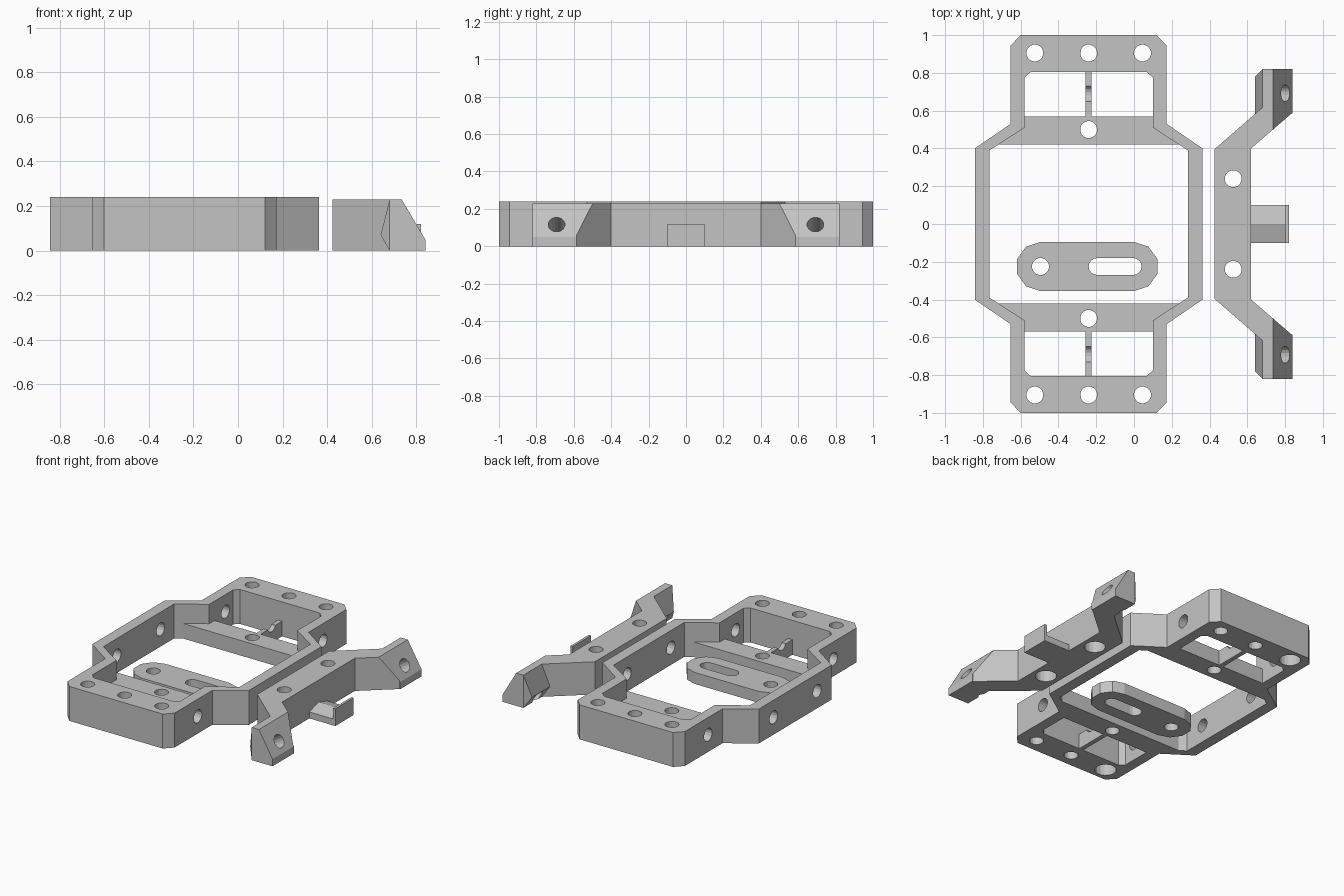
import bpy, bmesh, math
from mathutils import Vector

if "Cube" in bpy.data.objects:
    bpy.data.objects.remove(bpy.data.objects["Cube"])

grey = bpy.data.materials.new("plain_grey")
grey.diffuse_color = (0.55, 0.55, 0.55, 1)
grey.use_nodes = True
grey.node_tree.nodes["Principled BSDF"].inputs["Base Color"].default_value = grey.diffuse_color


def extrude(name, loop, offset):
    """Solid made by sweeping a closed loop of 3D points along an offset."""
    bm = bmesh.new()
    face = bm.faces.new([bm.verts.new(p) for p in loop])
    new = bmesh.ops.extrude_face_region(bm, geom=[face])["geom"]
    verts = [v for v in new if isinstance(v, bmesh.types.BMVert)]
    bmesh.ops.translate(bm, verts=verts, vec=offset)
    bmesh.ops.recalc_face_normals(bm, faces=bm.faces)
    mesh = bpy.data.meshes.new(name)
    bm.to_mesh(mesh)
    bm.free()
    mesh.materials.append(grey)
    ob = bpy.data.objects.new(name, mesh)
    bpy.context.collection.objects.link(ob)
    return ob


def prism(name, pts, z0, z1):
    return extrude(name, [(x, y, z0) for x, y in pts], (0, 0, z1 - z0))


def side_prism(name, pts, y0, y1):
    return extrude(name, [(x, y0, z) for x, z in pts], (0, y1 - y0, 0))


def rod(start, end, r=0.045, n=16):
    """Round cutter between two points."""
    a, b = Vector(start), Vector(end)
    q = (b - a).to_track_quat('Z', 'Y')
    angles = [2 * math.pi * (i + 0.5) / n for i in range(n)]
    loop = [a + q @ Vector((r * math.cos(t), r * math.sin(t), 0)) for t in angles]
    return extrude("cutter", loop, b - a)


def combine(ob, other, op='DIFFERENCE'):
    """Apply a boolean and remove the second solid."""
    m = ob.modifiers.new("bool", 'BOOLEAN')
    m.operation, m.solver, m.object = op, 'EXACT', other
    dg = bpy.context.evaluated_depsgraph_get()
    mesh = bpy.data.meshes.new_from_object(ob.evaluated_get(dg))
    ob.modifiers.clear()
    ob.data = mesh
    bpy.data.objects.remove(other)


def four_way(quarter, cx):
    """Mirror a quarter outline (from +y end to the x axis) around cx."""
    right = quarter + [(x, -y) for x, y in reversed(quarter)]
    return [(cx + x, y) for x, y in right] + [(cx - x, y) for x, y in reversed(right)]


def capsule(x0, x1, y, r, n):
    """Slot outline with n segments on each end."""
    pts = []
    for cx, start in ((x1, -90), (x0, 90)):
        for i in range(n + 1):
            t = math.radians(start + 180 * i / n)
            pts.append((cx + r * math.cos(t), y + r * math.sin(t)))
    return pts


# Main frame: outer wall with the stepped opening
CX, H = -0.24, 0.24
frame = prism("main_frame", four_way(
    [(0.36, 1), (0.413, 0.945), (0.413, 0.53), (0.603, 0.40)], CX), 0, H)
combine(frame, prism("opening", four_way(
    [(0.307, 0.805), (0.34, 0.775), (0.34, 0.51), (0.525, 0.39)], CX), -0.1, H + 0.1))

for s in (1, -1):
    # Low cross bar and thin rib at each end
    bar = [(-0.50, 0.42), (0.50, 0.42), (0.38, 0.51), (0.38, 0.57),
           (0.016, 0.57), (0.016, 0.83), (-0.016, 0.83), (-0.016, 0.57),
           (-0.38, 0.57), (-0.38, 0.51)]
    combine(frame, prism("cross_bar", [(CX + x, s * y) for x, y in bar], 0, 0.105), 'UNION')
    # Upright holes
    for x, y in ((-0.525, 0.905), (CX, 0.905), (0.045, 0.905), (CX, 0.5)):
        combine(frame, rod((x, s * y, -0.1), (x, s * y, 0.4)))
    # Wide recess underneath one corner hole
    combine(frame, rod((-0.525, s * 0.905, -0.1), (-0.525, s * 0.905, 0.09), 0.068))
    # Sideways holes through both walls
    for y in (0.24, 0.69):
        combine(frame, rod((-1, s * y, 0.12), (0.5, s * y, 0.12)))

# Loose slotted plate
plate = prism("slotted_plate", capsule(-0.495, 0.0, -0.225, 0.13, 5), 0, 0.08)
combine(plate, prism("slot", capsule(-0.195, -0.005, -0.225, 0.045, 8), -0.1, 0.2))
combine(plate, rod((-0.495, -0.225, -0.1), (-0.495, -0.225, 0.2)))

# Side bracket: straight bar with splayed arms
T = 0.228
half = [(0.425, 0.395), (0.68, 0.617), (0.84, 0.617), (0.84, 0.59), (0.62, 0.40)]
bracket = prism("side_bracket",
                half + [(x, -y) for x, y in reversed(half)], 0, T)
for s in (1, -1):
    # Faceted pad at the arm end, with its inner corner trimmed
    pad = side_prism("pad", [(0.68, 0), (0.64, 0.07), (0.68, T), (0.84, T), (0.84, 0)],
                     s * 0.585, s * 0.82)
    combine(pad, prism("trim", [(0.60, s * 0.74), (0.60, s * 0.90), (0.76, s * 0.90)], -0.1, 0.4))
    combine(bracket, pad, 'UNION')
    # Sloped outer face and the hole square to it
    slope = [(0.735, T), (0.84, 0.05), (0.90, -0.05), (1.0, -0.05), (1.0, 0.4), (0.6318, 0.4)]
    combine(bracket, side_prism("slope", slope, s * 0.42, s * 0.95))
    combine(bracket, rod((0.971, s * 0.692, 0.218), (0.50, s * 0.692, -0.065)))
    # Upright mounting hole with wide recess below
    combine(bracket, rod((0.525, s * 0.24, -0.1), (0.525, s * 0.24, 0.4)))
    combine(bracket, rod((0.525, s * 0.24, -0.1), (0.525, s * 0.24, 0.09), 0.068))

# Hook: ridged shelf with an upright lip
shelf = [(0.61, -0.1, 0), (0.61, 0.1, 0), (0.61, 0.1, 0.045), (0.61, 0, 0.075), (0.61, -0.1, 0.045)]
hook = extrude("hook", shelf, (0.20, 0, 0))
lip = prism("lip", [(0.803, -0.1), (0.82, -0.1), (0.82, 0.1), (0.803, 0.1)], 0, 0.12)
combine(hook, lip, 'UNION')
